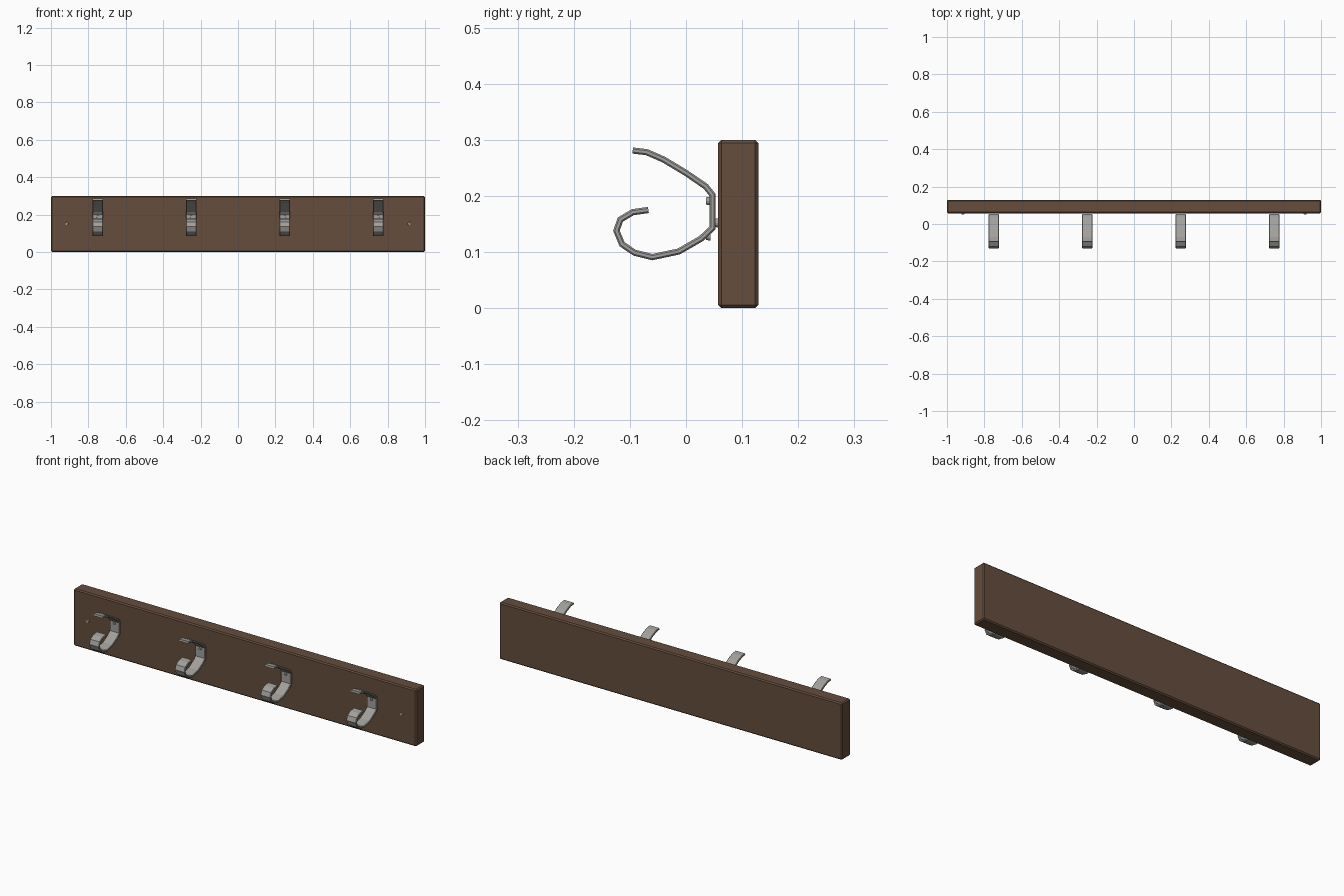
import bpy, bmesh, math
from mathutils import Vector, Matrix

if "Cube" in bpy.data.objects:
    bpy.data.objects.remove(bpy.data.objects["Cube"])


def material(name, rgb):
    m = bpy.data.materials.new(name)
    m.diffuse_color = (*rgb, 1)
    m.use_nodes = True
    m.node_tree.nodes["Principled BSDF"].inputs["Base Color"].default_value = m.diffuse_color
    return m


wood = material("brown_wood", (0.13, 0.075, 0.047))
metal = material("grey_metal", (0.36, 0.35, 0.33))


def finish(name, bm, mat, bevel=0):
    bmesh.ops.recalc_face_normals(bm, faces=bm.faces)
    me = bpy.data.meshes.new(name)
    bm.to_mesh(me)
    bm.free()
    me.materials.append(mat)
    ob = bpy.data.objects.new(name, me)
    bpy.context.collection.objects.link(ob)
    if bevel:
        mod = ob.modifiers.new("bevel", "BEVEL")
        mod.width = bevel
        mod.segments = 1
        mod.limit_method = "ANGLE"
        mod.angle_limit = math.radians(60)
    return ob


# Wall board with chamfered edges
bm = bmesh.new()
bmesh.ops.create_cube(bm, size=1, matrix=Matrix.Translation((0, 0.093, 0.15))
                      @ Matrix.Diagonal((2, 0.072, 0.3, 1)))
finish("board", bm, wood, 0.006)

# Centreline of the bent hook strip (y, z), top tip to lower tip
PATH = [(-0.095, 0.281), (-0.07, 0.278), (-0.04, 0.265), (0, 0.241),
        (0.035, 0.217), (0.047, 0.202), (0.047, 0.143), (0.027, 0.124),
        (-0.013, 0.101), (-0.06, 0.091), (-0.092, 0.099), (-0.114, 0.114),
        (-0.124, 0.138), (-0.117, 0.158), (-0.095, 0.171), (-0.067, 0.175)]
HALF_T, HALF_W, CHAMFER = 0.0055, 0.029, 0.0028
# Octagonal strip section: (across width, across thickness)
w, t, c = HALF_W, HALF_T, CHAMFER
SECTION = [(-w, -t + c), (-w + c, -t), (w - c, -t), (w, -t + c),
           (w, t - c), (w - c, t), (-w + c, t), (-w, t - c)]


def hook(name, x):
    pts = [Vector(p) for p in PATH]
    bm = bmesh.new()
    rings = []
    for i, p in enumerate(pts):
        d0 = (p - pts[max(i - 1, 0)]).normalized()
        d1 = (pts[min(i + 1, len(pts) - 1)] - p).normalized()
        tan = (d0 + d1).normalized()
        mitre = 1 / max(tan.dot(d1 if d1.length else d0), 0.5)
        n = Vector((-tan.y, tan.x)) * mitre
        rings.append([bm.verts.new((x + a, p.x + n.x * b, p.y + n.y * b))
                      for a, b in SECTION])
    for r0, r1 in zip(rings, rings[1:]):
        for k in range(8):
            j = (k + 1) % 8
            bm.faces.new((r0[k], r0[j], r1[j], r1[k]))
    bm.faces.new(rings[0])
    bm.faces.new(rings[-1])
    finish(name, bm, metal)


def screw(name, x, y0, y1, z, r=0.008):
    # Low round head lying along y
    bm = bmesh.new()
    bmesh.ops.create_cone(bm, cap_ends=True, segments=12, radius1=r,
                          radius2=r * 0.8, depth=y1 - y0,
                          matrix=Matrix.Translation((x, (y0 + y1) / 2, z))
                          @ Matrix.Rotation(math.pi / 2, 4, "X"))
    finish(name, bm, metal)


# Four hooks, each with two fixing screws
for i, x in enumerate((-0.75, -0.25, 0.25, 0.75)):
    hook(f"hook_{i + 1}", x)
    screw(f"hook_screw_upper_{i + 1}", x, 0.036, 0.044, 0.191)
    screw(f"hook_screw_lower_{i + 1}", x, 0.036, 0.044, 0.128)

# Board mounting screws near both ends
for side, x in (("left", -0.915), ("right", 0.915)):
    screw(f"board_screw_{side}", x, 0.052, 0.06, 0.152, 0.009)
